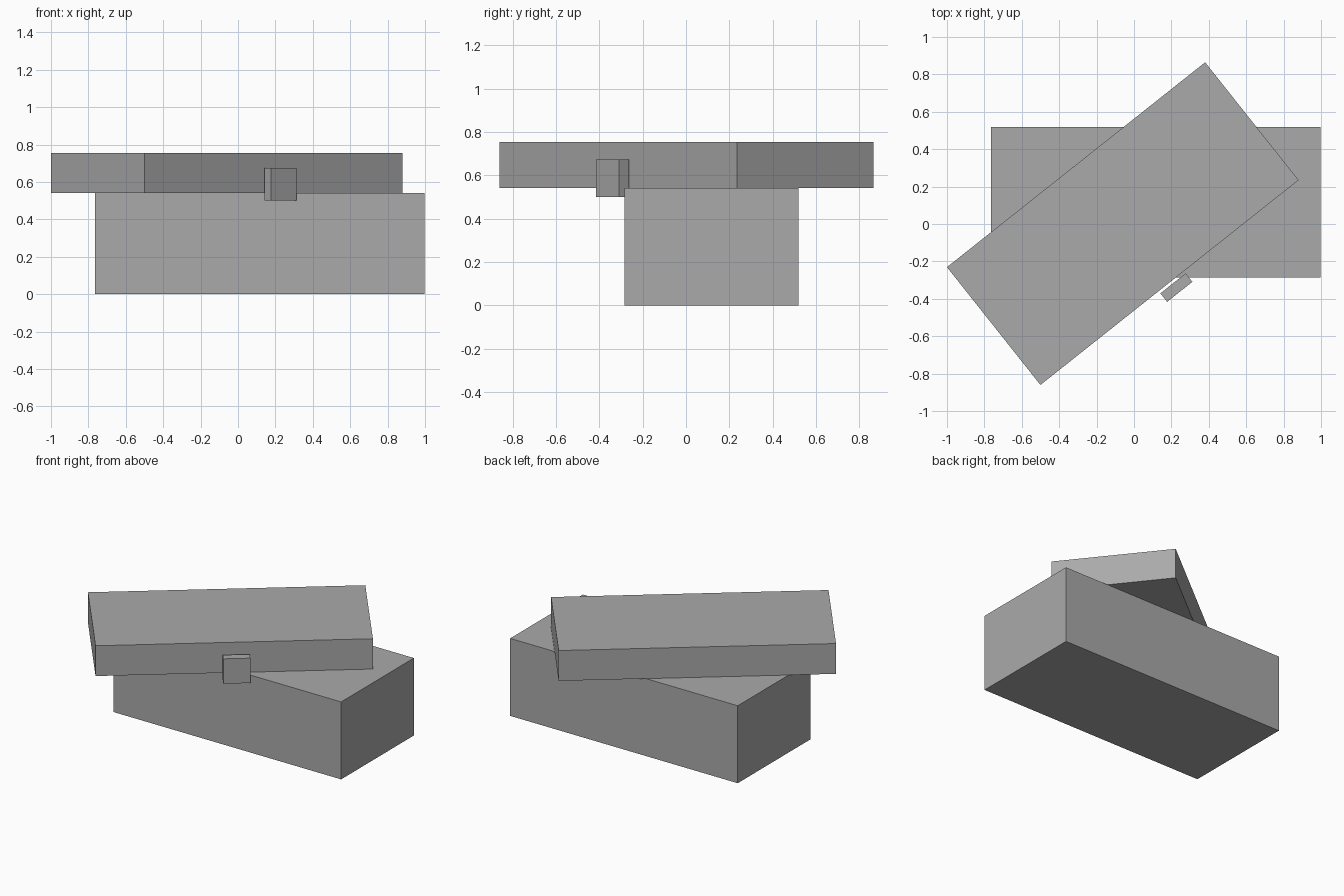
import bpy
from math import radians
from mathutils import Matrix, Vector

cube = bpy.data.objects.get("Cube")
if cube:
    bpy.data.objects.remove(cube, do_unlink=True)

grey = bpy.data.materials.new("plain_grey")
grey.use_nodes = True
colour = (0.4, 0.4, 0.4, 1)
grey.diffuse_color = colour
grey.node_tree.nodes["Principled BSDF"].inputs["Base Color"].default_value = colour


def box(name, centre, size, angle=0.0):
    """Add a flat-faced box turned about the vertical axis."""
    bpy.ops.mesh.primitive_cube_add(size=1, location=centre, rotation=(0, 0, angle))
    obj = bpy.context.object
    obj.name = name
    obj.scale = size
    bpy.ops.object.transform_apply(location=False, rotation=False, scale=True)
    obj.data.materials.append(grey)
    return obj


# Chest body
box("chest_body", (0.117, 0.117, 0.271), (1.762, 0.804, 0.542))

# Lid, swung round on top of the body
turn = radians(38.43)
lid_centre = Vector((-0.06, 0.002, 0.648))
box("lid", lid_centre, (1.762, 0.804, 0.212), turn)

# Latch, just clear of the front of the lid
latch_offset = Matrix.Rotation(turn, 3, "Z") @ Vector((0.012, -0.446, -0.061))
box("latch", lid_centre + latch_offset, (0.172, 0.058, 0.174), turn)
